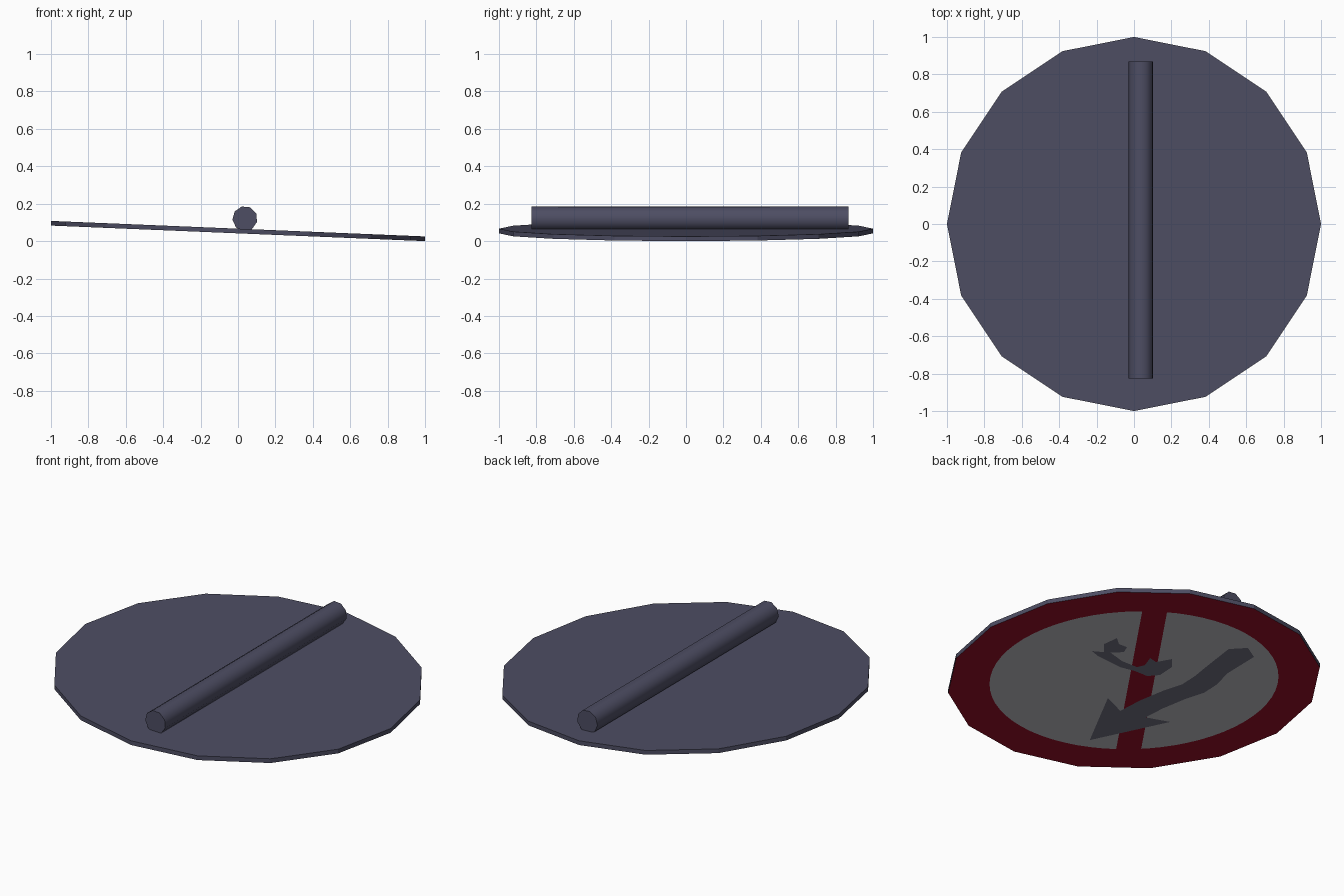
import bpy, bmesh, math
from mathutils import Matrix, Vector

if "Cube" in bpy.data.objects:
    bpy.data.objects.remove(bpy.data.objects["Cube"])

SLOPE = -0.0415      # the disc leans on its post: left side raised
THICK = 0.025
BASE = 0.0415        # underside height at the centre


def material(name, rgb):
    m = bpy.data.materials.new(name)
    m.diffuse_color = (*rgb, 1)
    m.use_nodes = True
    m.node_tree.nodes["Principled BSDF"].inputs["Base Color"].default_value = m.diffuse_color
    return m


SLATE = material("slate_grey", (0.075, 0.075, 0.125))
RED = material("sign_red", (0.31, 0.005, 0.02))
WHITE = material("sign_white", (0.52, 0.52, 0.56))
SYMBOL = material("symbol_grey", (0.17, 0.17, 0.225))


def finish(bm, name, *mats):
    me = bpy.data.meshes.new(name)
    bm.to_mesh(me)
    bm.free()
    ob = bpy.data.objects.new(name, me)
    for m in mats:
        me.materials.append(m)
    bpy.context.collection.objects.link(ob)
    return ob


def on_disc(x, y, depth):
    """Point on the tilted disc, depth measured up from its underside."""
    return Vector((x, y, BASE + SLOPE * x + depth))


def ring(n, r):
    return [(r * math.cos(2 * math.pi * i / n), r * math.sin(2 * math.pi * i / n))
            for i in range(n)]


def painted_plate(name, outline, layer, mat):
    """Thin painted shape lying on the underside, facing down."""
    bm = bmesh.new()
    f = bm.faces.new([bm.verts.new(on_disc(x, y, -0.001 * layer)) for x, y in outline])
    f.normal_update()
    if f.normal.z > 0:
        f.normal_flip()
    bmesh.ops.triangulate(bm, faces=[f])
    return finish(bm, name, mat)


# Sign disc: sixteen sides, red underside
bm = bmesh.new()
low = [bm.verts.new(on_disc(x, y, 0)) for x, y in ring(16, 1)]
high = [bm.verts.new(on_disc(x, y, THICK)) for x, y in ring(16, 1)]
bm.faces.new(high)
bm.faces.new(low[::-1]).material_index = 1
for i in range(16):
    j = (i + 1) % 16
    bm.faces.new((low[i], low[j], high[j], high[i]))
finish(bm, "sign_disc", SLATE, RED)

# Post across the back: nine-sided tube along y
bm = bmesh.new()
bmesh.ops.create_cone(bm, cap_ends=True, segments=9, radius1=0.067, radius2=0.067, depth=1.695)
bmesh.ops.transform(bm, verts=bm.verts, matrix=(
    Matrix.Translation((0.037, 0.0225, 0.12))
    @ Matrix.Rotation(math.radians(-15), 4, 'Y')
    @ Matrix.Rotation(math.radians(90), 4, 'X')))
post = finish(bm, "post", SLATE)
bpy.context.view_layer.objects.active = post
post.select_set(True)
bpy.ops.object.shade_smooth_by_angle(angle=math.radians(50))

# White field inside the red border
painted_plate("white_field", ring(64, 0.775), 1, WHITE)

# Red diagonal band
along, across = Vector((0.571, 0.821)), Vector((0.821, -0.571))
mid = across * -0.041
painted_plate("diagonal_band",
              [mid + along * a * 0.8 + across * b * 0.067
               for a, b in ((-1, -1), (1, -1), (1, 1), (-1, 1))], 2, RED)

# Swerving arrow
painted_plate("arrow", [
    (-.24, -.655), (-.014, -.235), (-.16, -.305), (-.17, -.15), (-.20, .01),
    (-.235, .12), (-.23, .235), (-.21, .36), (-.18, .575), (-.255, .647),
    (-.346, .588), (-.35, .36), (-.385, .235), (-.39, .12), (-.355, .01),
    (-.325, -.15), (-.316, -.28), (-.455, -.24)], 3, SYMBOL)

# Small pictogram beside the arrow
painted_plate("pictogram", [
    (.393, .217), (.38, .311), (.328, .266), (.272, .265), (.249, .213),
    (.302, .165), (.193, .129), (.084, .126), (.065, .168), (.093, .246),
    (.039, .23), (-.008, .307), (-.066, .238), (-.072, .131), (-.024, .081),
    (.065, .085), (.157, .071), (.332, .095), (.394, .119), (.335, .148)], 3, SYMBOL)
